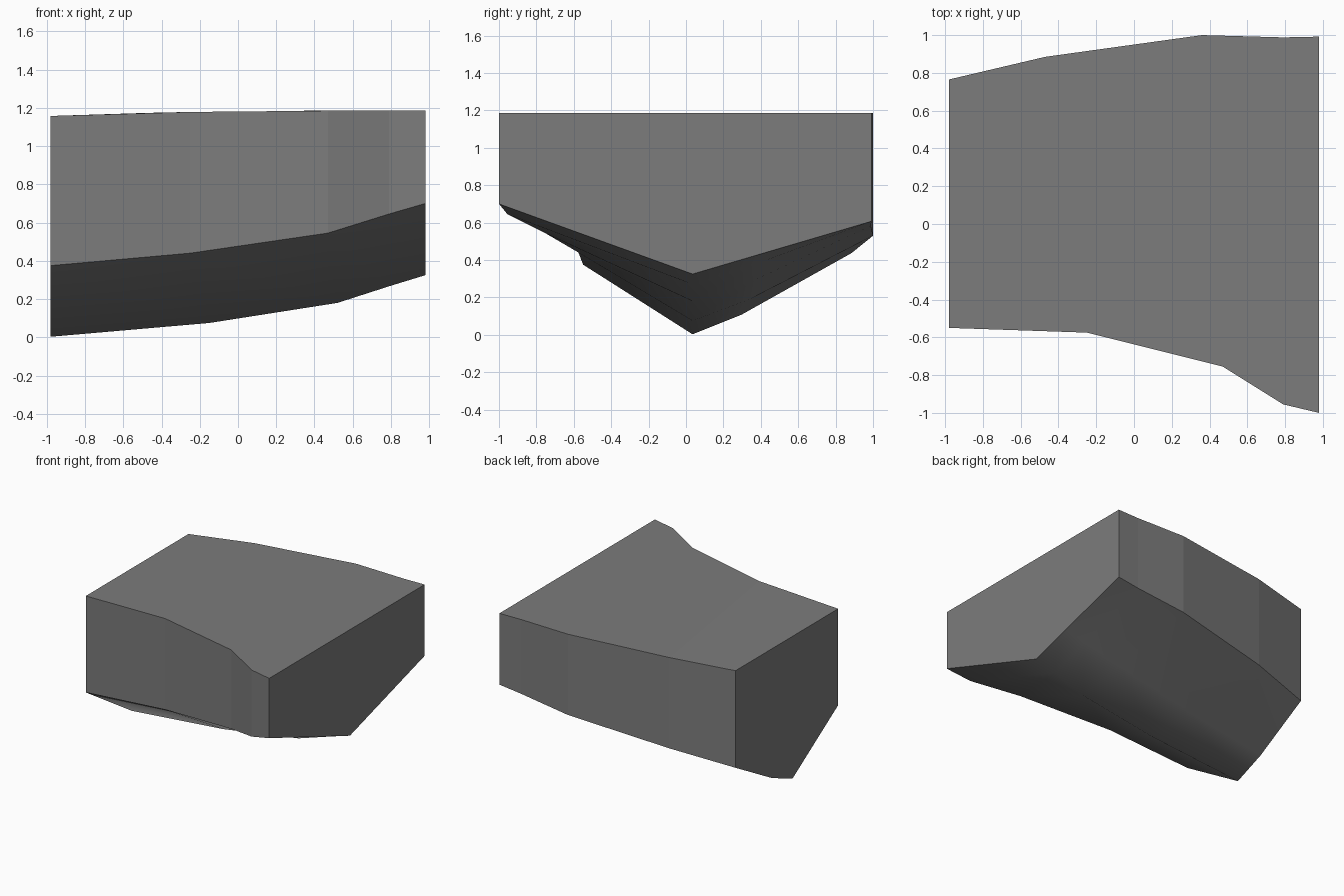
import bpy
import bmesh

cube = bpy.data.objects.get("Cube")
if cube:
    bpy.data.objects.remove(cube, do_unlink=True)

# One plain grey for the whole hull
grey = bpy.data.materials.new("hull_grey")
grey.use_nodes = True
colour = (0.2, 0.2, 0.2, 1)
grey.diffuse_color = colour
grey.node_tree.nodes["Principled BSDF"].inputs["Base Color"].default_value = colour


def deck_rail(chine):
    """Deck edge straight above a chine, dipping gently toward the narrow end."""
    return [(x, y, 1.185 - 0.0135 * max(0, 0.45 - x) ** 2) for x, y, z in chine]


# Lengthwise rails: lower side edges and keel
chine_front = [(-0.98, -0.55, 0.375), (-0.25, -0.575, 0.44), (0.47, -0.755, 0.545),
               (0.79, -0.955, 0.645), (0.98, -1.0, 0.70)]
keel = [(-0.98, 0.035, 0.003), (-0.15, 0.035, 0.075), (0.52, 0.035, 0.18),
        (0.8, 0.035, 0.27), (0.98, 0.035, 0.325)]
chine_back = [(-0.98, 0.765, 0.37), (-0.47, 0.885, 0.437), (0.36, 1.0, 0.53),
              (0.79, 0.988, 0.583), (0.98, 0.992, 0.607)]

# Bilge between keel and back chine, its bulge fading toward the wide end
bilge = []
for k, c, drop in zip(keel, chine_back, (0.027, 0.015, 0.006, 0.002, 0)):
    t = 0.36
    x, y, z = [a + (b - a) * t for a, b in zip(k, c)]
    bilge.append((x, y, z - drop))

rails = [deck_rail(chine_front), chine_front, keel, bilge, chine_back, deck_rail(chine_back)]

# Skin the rails into a closed hull
bm = bmesh.new()
grid = [[bm.verts.new(p) for p in rail] for rail in rails]
count = len(grid)
for r in range(count):
    a, b = grid[r], grid[(r + 1) % count]
    for i in range(len(a) - 1):
        face = bm.faces.new((a[i], a[i + 1], b[i + 1], b[i]))
        face.smooth = r in (1, 2, 3)
for end in (0, -1):
    bm.faces.new([rail[end] for rail in grid])
bmesh.ops.recalc_face_normals(bm, faces=bm.faces)

# Keep the border of the smooth bottom crisp
for edge in bm.edges:
    edge.smooth = all(f.smooth for f in edge.link_faces)

mesh = bpy.data.meshes.new("hull_section")
bm.to_mesh(mesh)
bm.free()
mesh.materials.append(grey)
hull = bpy.data.objects.new("hull_section", mesh)
bpy.context.collection.objects.link(hull)
